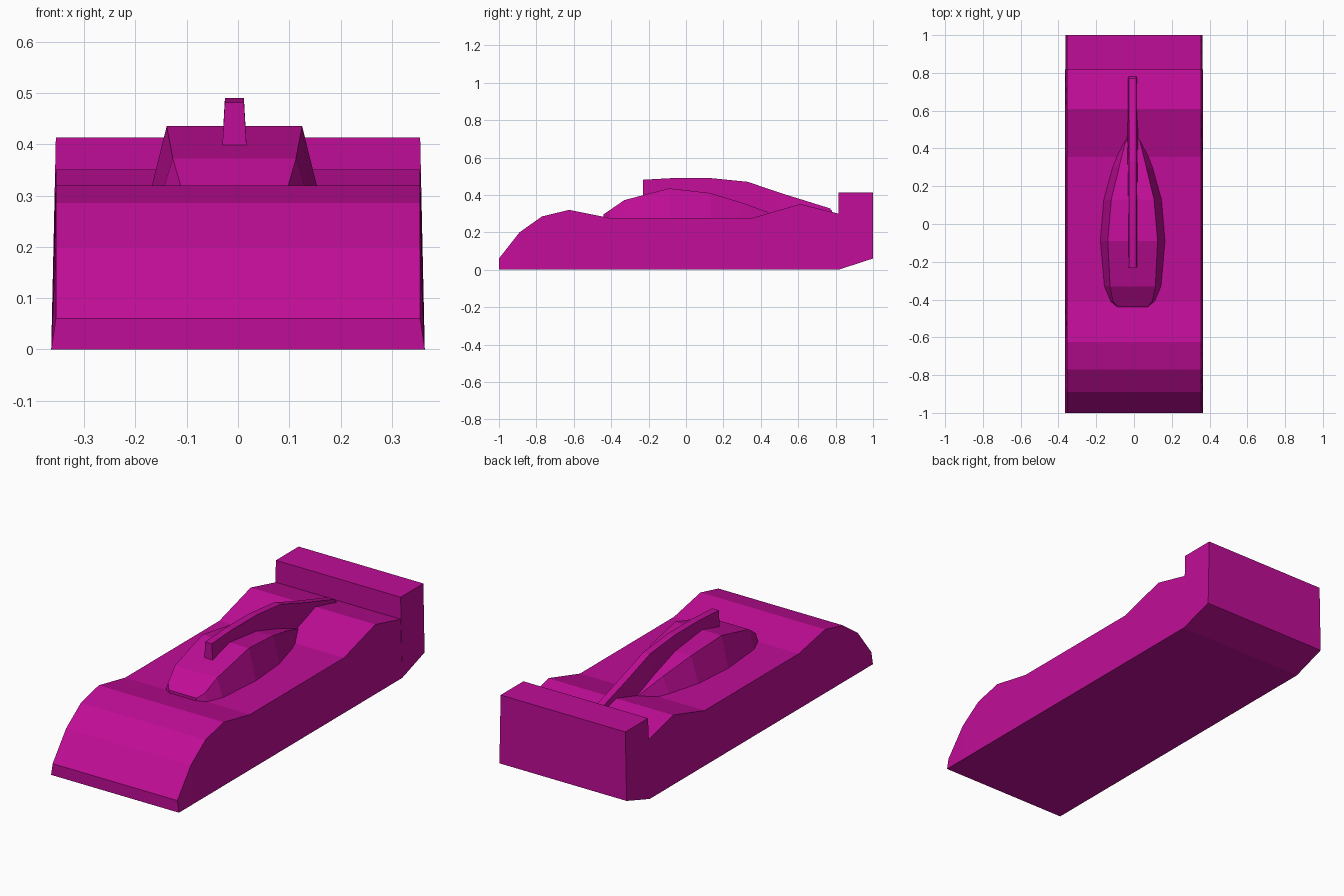
import bpy
import bmesh

cube = bpy.data.objects.get("Cube")
if cube:
    bpy.data.objects.remove(cube, do_unlink=True)

COLOUR = (0.53, 0.004, 0.31, 1)
paint = bpy.data.materials.new("magenta_paint")
paint.use_nodes = True
paint.diffuse_color = COLOUR
paint.node_tree.nodes["Principled BSDF"].inputs["Base Color"].default_value = COLOUR


def loft(name, sections, centre=0.0):
    """Join four-cornered slices: (y, low z, low half width, high z, high half width)."""
    bm = bmesh.new()
    rings = []
    for y, z0, w0, z1, w1 in sections:
        corners = ((-w0, z0), (w0, z0), (w1, z1), (-w1, z1))
        rings.append([bm.verts.new((centre + x, y, z)) for x, z in corners])
    for a, b in zip(rings, rings[1:]):
        for i in range(4):
            j = (i + 1) % 4
            bm.faces.new((a[i], a[j], b[j], b[i]))
    bm.faces.new(rings[0])
    bm.faces.new(rings[-1])
    bmesh.ops.remove_doubles(bm, verts=bm.verts[:], dist=0.0001)
    bmesh.ops.recalc_face_normals(bm, faces=bm.faces[:])
    mesh = bpy.data.meshes.new(name)
    bm.to_mesh(mesh)
    bm.free()
    mesh.materials.append(paint)
    obj = bpy.data.objects.new(name, mesh)
    bpy.context.collection.objects.link(obj)
    return obj


# Body: sloped nose, sunken deck, rear hump and tail wing block
LOW, HIGH, DECK = 0.364, 0.355, 0.277
top_line = [(-1, 0.06), (-0.89, 0.2), (-0.77, 0.285), (-0.625, 0.32),
            (-0.41, DECK), (0.355, DECK), (0.61, 0.351), (0.815, 0.3),
            (0.815, 0.413)]
body = [(y, 0, LOW, z, HIGH) for y, z in top_line]
body.append((1, 0.06, LOW - 0.002, 0.413, HIGH))
loft("body", body)

# Canopy: faceted teardrop sinking into the rear hump
OFFSET = -0.007
canopy = [(-0.44, 0.08, 0.297, 0.078), (-0.41, 0.118, 0.317, 0.104),
          (-0.33, 0.152, 0.372, 0.12), (-0.09, 0.173, 0.435, 0.132),
          (0.13, 0.155, 0.41, 0.113), (0.3, 0.108, 0.358, 0.072),
          (0.44, 0.055, 0.307, 0.037), (0.48, 0.035, 0.293, 0.02)]
loft("canopy", [(y, 0.27, w0, z, w1) for y, w0, z, w1 in canopy], OFFSET)

# Spine fin: narrow tapered ridge from the canopy to the tail
fin_line = [(-0.23, 0.481), (-0.07, 0.49), (0.13, 0.49), (0.33, 0.47),
            (0.5, 0.412), (0.77, 0.328), (0.78, 0.315)]
loft("spine_fin", [(y, 0.29, 0.03, z, 0.0185) for y, z in fin_line], OFFSET)
